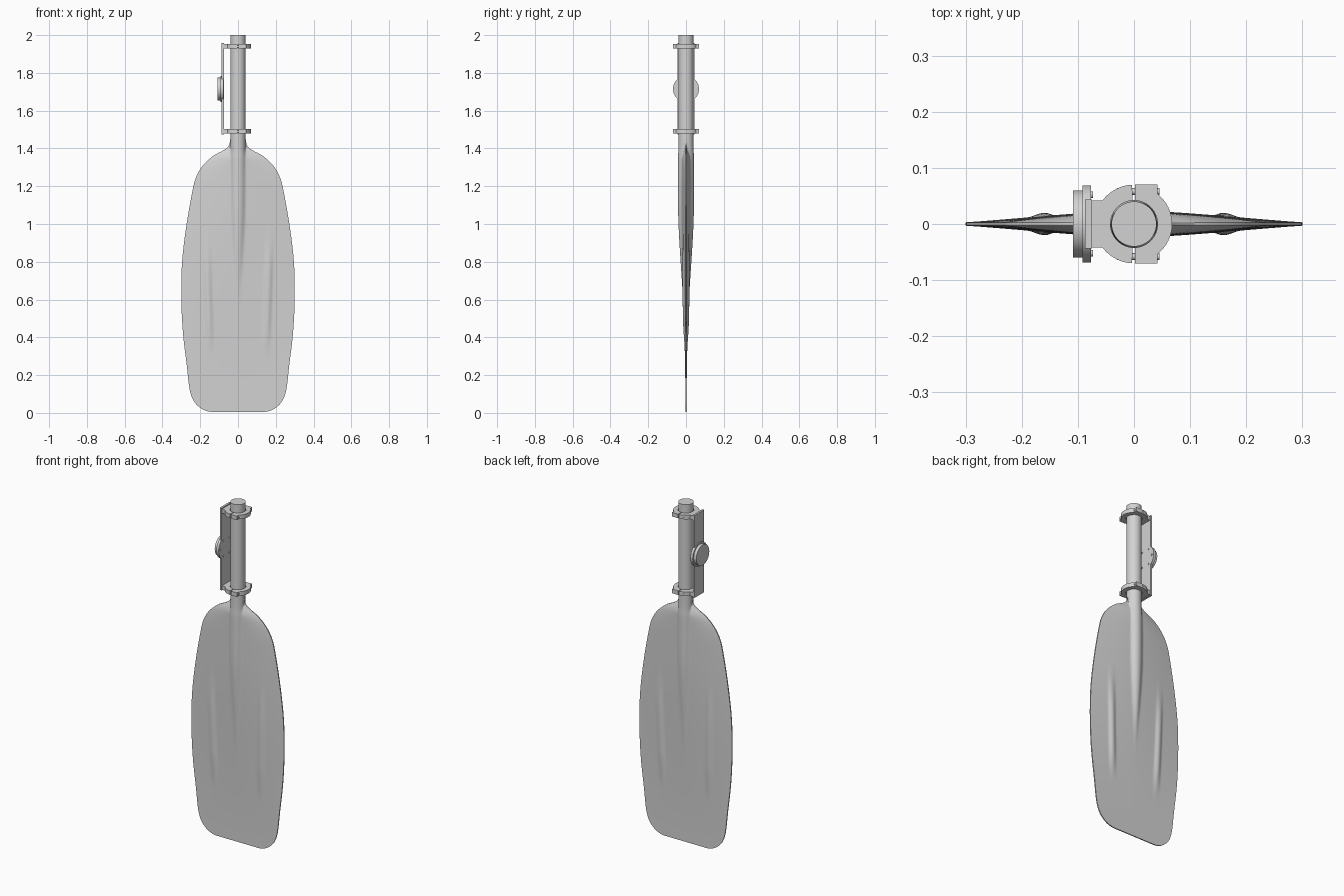
import bpy
import bmesh
from math import sin, cos, pi, radians, sqrt
from mathutils import Matrix, Vector

cube = bpy.data.objects.get("Cube")
if cube:
    bpy.data.objects.remove(cube, do_unlink=True)

grey = bpy.data.materials.new("plain_grey")
grey.use_nodes = True
grey.diffuse_color = (0.65, 0.65, 0.65, 1)
grey.node_tree.nodes["Principled BSDF"].inputs["Base Color"].default_value = grey.diffuse_color


def finish(name, bm, angle=35):
    """Turn a bmesh into a named, smooth-shaded object."""
    bmesh.ops.recalc_face_normals(bm, faces=bm.faces[:])
    mesh = bpy.data.meshes.new(name)
    bm.to_mesh(mesh)
    bm.free()
    mesh.materials.append(grey)
    ob = bpy.data.objects.new(name, mesh)
    bpy.context.collection.objects.link(ob)
    bpy.ops.object.select_all(action="DESELECT")
    ob.select_set(True)
    bpy.context.view_layer.objects.active = ob
    bpy.ops.object.shade_smooth_by_angle(angle=radians(angle))
    return ob


def add_cylinder(bm, start, end, radius, segments=48):
    start, end = Vector(start), Vector(end)
    axis = end - start
    turn = axis.to_track_quat("Z", "Y").to_matrix().to_4x4()
    bmesh.ops.create_cone(bm, cap_ends=True, segments=segments, radius1=radius,
                          radius2=radius, depth=axis.length,
                          matrix=Matrix.Translation((start + end) / 2) @ turn)


def add_box(bm, low, high):
    low, high = Vector(low), Vector(high)
    bmesh.ops.create_cube(bm, size=1, matrix=Matrix.Translation((low + high) / 2)
                          @ Matrix.Diagonal((high - low).to_4d()))


def add_prism(bm, outline, bottom, top):
    lower = [bm.verts.new((x, y, bottom)) for x, y in outline]
    upper = [bm.verts.new((x, y, top)) for x, y in outline]
    bm.faces.new(lower)
    bm.faces.new(upper)
    for i in range(len(outline)):
        j = (i + 1) % len(outline)
        bm.faces.new((lower[i], lower[j], upper[j], upper[i]))


def arc(radius, first, last, steps=24):
    angles = [radians(first + (last - first) * i / steps) for i in range(steps + 1)]
    return [(radius * cos(a), radius * sin(a)) for a in angles]


def ramp(value, low, high):
    k = min(1, max(0, (value - low) / (high - low)))
    return k * k * (3 - 2 * k)


# Blade outline: height and half width
OUTLINE = [(0.005, 0.14), (0.013, 0.175), (0.035, 0.21), (0.07, 0.238),
           (0.13, 0.257), (0.25, 0.271), (0.42, 0.291), (0.6, 0.3), (0.8, 0.296),
           (1.0, 0.272), (1.18, 0.24), (1.25, 0.221), (1.31, 0.186), (1.36, 0.132),
           (1.39, 0.077), (1.41, 0.052), (1.44, 0.042), (1.48, 0.04)]


def smooth_rows(points, steps):
    """Smooth curve through the outline points."""
    pts = [Vector(p) for p in points]
    pts = [pts[0]] + pts + [pts[-1]]
    for a, b, c, d in zip(pts, pts[1:], pts[2:], pts[3:]):
        for i in range(steps):
            t = i / steps
            yield (b * 2 + (c - a) * t + (a * 2 - b * 5 + c * 4 - d) * t ** 2
                   + (b * 3 - a - c * 3 + d) * t ** 3) / 2
    yield pts[-1]


def blade_depth(x, z, width):
    """Half thickness: thin lens, tapering central spine and two side ribs."""
    s = min(1, abs(x) / width)
    lens = 0.003 + 0.021 * ramp(z, 0.05, 1.1) * (1 - s ** 1.5)
    lens *= 1 - 0.95 * ramp(z, 1.34, 1.44)
    spine = 0.04 * ramp(z, 0.4, 1.15) ** 0.8
    hump = sqrt(max(0, spine ** 2 - x ** 2))
    rib_x = 0.15 + 0.03 * (z - 0.35)
    rib_shape = max(0, 1 - ((abs(x) - rib_x) / 0.022) ** 2)
    rib = 0.008 * rib_shape * ramp(z, 0.28, 0.5) * (1 - ramp(z, 0.7, 1.0))
    return (lens ** 3 + hump ** 3) ** (1 / 3) + rib


# Blade
bm = bmesh.new()
columns = 100
rings = []
for z, width in smooth_rows(OUTLINE, 5):
    xs = [width * sin(pi * (i / columns - 0.5)) for i in range(columns + 1)]
    front = [(x, -blade_depth(x, z, width), z) for x in xs]
    back = [(x, -y, h) for x, y, h in reversed(front)]
    rings.append([bm.verts.new(p) for p in front + back])
for lower, upper in zip(rings, rings[1:]):
    for i in range(len(lower)):
        j = (i + 1) % len(lower)
        bm.faces.new((lower[i], lower[j], upper[j], upper[i]))
bm.faces.new(rings[0])
bm.faces.new(rings[-1])
finish("blade", bm, 50)

# Shaft
bm = bmesh.new()
add_cylinder(bm, (0, 0, 1.44), (0, 0, 2), 0.04, 64)
finish("shaft", bm)

# Split clamps: outer half with bolt lugs, inner half with mounting foot
outer_half = ([(0.002, 0.07), (0.042, 0.07)] + arc(0.068, 52, -52)
              + [(0.042, -0.07), (0.002, -0.07)] + arc(0.042, -87, 87))
inner_half = (arc(0.07, 93, 143) + [(-0.076, 0.042), (-0.076, -0.042)]
              + arc(0.07, 217, 267) + arc(0.042, 267, 93))
for label, height in (("lower", 1.49), ("upper", 1.94)):
    for part, outline in (("outer", outer_half), ("inner", inner_half)):
        bm = bmesh.new()
        add_prism(bm, outline, height - 0.012, height + 0.012)
        finish(f"{label}_clamp_{part}", bm)
    bm = bmesh.new()
    for side in (-1, 1):
        add_cylinder(bm, (-0.03, side * 0.058, height),
                     (0.045, side * 0.058, height), 0.006, 16)
    finish(f"{label}_clamp_bolts", bm)

# Mounting plate joining the clamps
bm = bmesh.new()
add_box(bm, (-0.087, -0.044, 1.475), (-0.075, 0.044, 1.958))
finish("mounting_plate", bm)

# Round hub on the plate with a wider flange
HUB = 1.715
bm = bmesh.new()
add_cylinder(bm, (-0.109, 0, HUB), (-0.09, 0, HUB), 0.06, 64)
finish("hub_disc", bm)
bm = bmesh.new()
add_cylinder(bm, (-0.092, 0, HUB), (-0.077, 0, HUB), 0.069, 64)
finish("hub_flange", bm)

# Screws around the hub
bm = bmesh.new()
for i in range(6):
    a = 2 * pi * i / 6
    y, z = 0.052 * cos(a), HUB + 0.052 * sin(a)
    add_cylinder(bm, (-0.08, y, z), (-0.073, y, z), 0.006, 16)
finish("hub_screws", bm)
